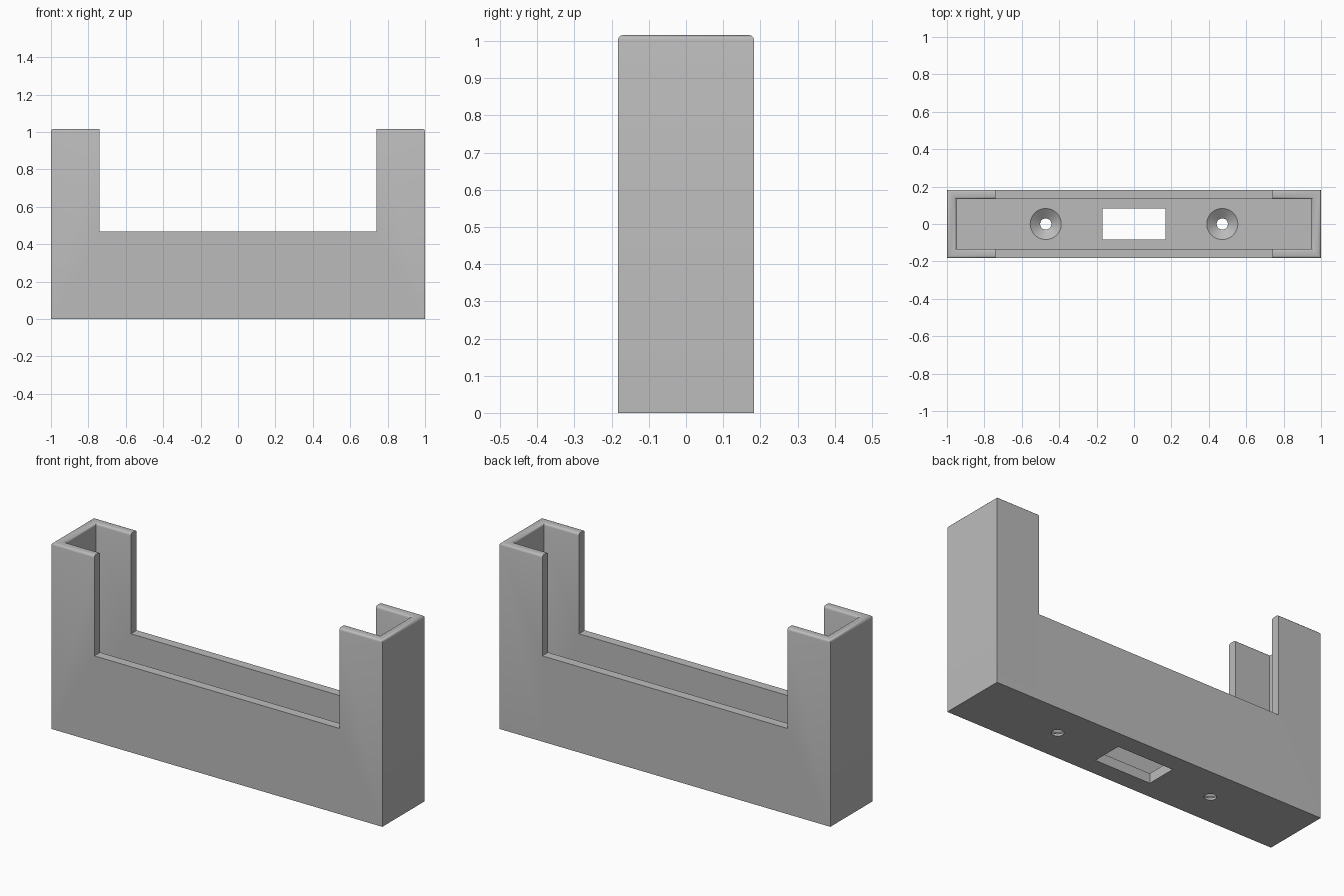
import bpy
import bmesh

if "Cube" in bpy.data.objects:
    bpy.data.objects.remove(bpy.data.objects["Cube"], do_unlink=True)

HX, HY, TOP = 1.0, 0.183, 1.016      # outer half sizes and height
WALL, FLOOR = 0.05, 0.053
NOTCH_X, RIM_Z = 0.74, 0.468         # front and back cut-outs
SCREW_X, ROUND = 0.472, 0.013

grey = bpy.data.materials.new("plain grey")
grey.use_nodes = True
grey.diffuse_color = (0.5, 0.5, 0.5, 1)
grey.node_tree.nodes["Principled BSDF"].inputs["Base Color"].default_value = (0.5, 0.5, 0.5, 1)


def prism(name, outline, z0, z1, keep_flat_x=None):
    """Extrude an outline upwards; round its top edges except those at |x| = keep_flat_x."""
    bm = bmesh.new()
    base = bm.faces.new([bm.verts.new((x, y, z0)) for x, y in outline])
    up = bmesh.ops.extrude_face_region(bm, geom=[base])["geom"]
    for v in up:
        if isinstance(v, bmesh.types.BMVert):
            v.co.z = z1
    bmesh.ops.recalc_face_normals(bm, faces=bm.faces)
    if keep_flat_x is not None:
        rim = [e for e in bm.edges
               if all(abs(v.co.z - z1) < 1e-5 for v in e.verts)
               and not all(abs(abs(v.co.x) - keep_flat_x) < 1e-5 for v in e.verts)]
        bmesh.ops.bevel(bm, geom=rim, offset=ROUND, segments=3, profile=0.5, affect='EDGES')
    return finish(name, bm)


def finish(name, bm):
    mesh = bpy.data.meshes.new(name)
    bm.to_mesh(mesh)
    bm.free()
    mesh.materials.append(grey)
    obj = bpy.data.objects.new(name, mesh)
    bpy.context.collection.objects.link(obj)
    return obj


def rect(x0, x1, y0, y1):
    return [(x0, y0), (x1, y0), (x1, y1), (x0, y1)]


def screw_cutter(x):
    """Countersunk screw hole: cone over a short straight bore."""
    bm = bmesh.new()
    for r0, r1, z0, z1 in ((0.03, 0.03, -0.02, 0.02), (0.03, 0.083, 0.012, FLOOR)):
        ring = bmesh.ops.create_cone(bm, cap_ends=True, segments=48, radius1=r0, radius2=r1, depth=z1 - z0)
        bmesh.ops.translate(bm, verts=ring["verts"], vec=(x, 0, (z0 + z1) / 2))
    # straight top so the cutter clears the floor
    cap = bmesh.ops.create_cone(bm, cap_ends=True, segments=48, radius1=0.083, radius2=0.083, depth=0.02)
    bmesh.ops.translate(bm, verts=cap["verts"], vec=(x, 0, FLOOR + 0.01))
    return finish("screw_cutter", bm)


def combine(target, other, operation):
    mod = target.modifiers.new(operation, 'BOOLEAN')
    mod.operation, mod.object, mod.solver = operation, other, 'EXACT'
    mod.use_self = True
    bpy.context.view_layer.objects.active = target
    bpy.ops.object.modifier_apply(modifier=mod.name)
    bpy.data.objects.remove(other, do_unlink=True)


# Floor plate with screw holes and central slot
holder = prism("holder_body", rect(-HX, HX, -HY, HY), 0, FLOOR)
for side in (-1, 1):
    combine(holder, screw_cutter(side * SCREW_X), 'DIFFERENCE')
combine(holder, prism("slot_cutter", rect(-0.168, 0.168, -0.084, 0.084), -0.1, 0.2), 'DIFFERENCE')

# Tall C-shaped ends
for side in (-1, 1):
    outline = [(NOTCH_X, -HY), (HX, -HY), (HX, HY), (NOTCH_X, HY), (NOTCH_X, HY - WALL),
               (HX - WALL, HY - WALL), (HX - WALL, WALL - HY), (NOTCH_X, WALL - HY)]
    end = prism("tall_end", [(side * x, y) for x, y in outline], 0, TOP, NOTCH_X)
    combine(holder, end, 'UNION')

# Low front and back walls, running into the ends
reach = NOTCH_X + 0.06
for side in (-1, 1):
    y0, y1 = sorted((side * HY, side * (HY - WALL)))
    combine(holder, prism("low_wall", rect(-reach, reach, y0, y1), 0, RIM_Z, reach), 'UNION')

# Merge flat regions and shade
bm = bmesh.new()
bm.from_mesh(holder.data)
bmesh.ops.remove_doubles(bm, verts=bm.verts, dist=1e-5)
bmesh.ops.dissolve_limit(bm, angle_limit=0.01, verts=bm.verts, edges=bm.edges)
bm.to_mesh(holder.data)
bm.free()
bpy.ops.object.select_all(action='DESELECT')
holder.select_set(True)
bpy.context.view_layer.objects.active = holder
bpy.ops.object.shade_smooth_by_angle(angle=0.6)
